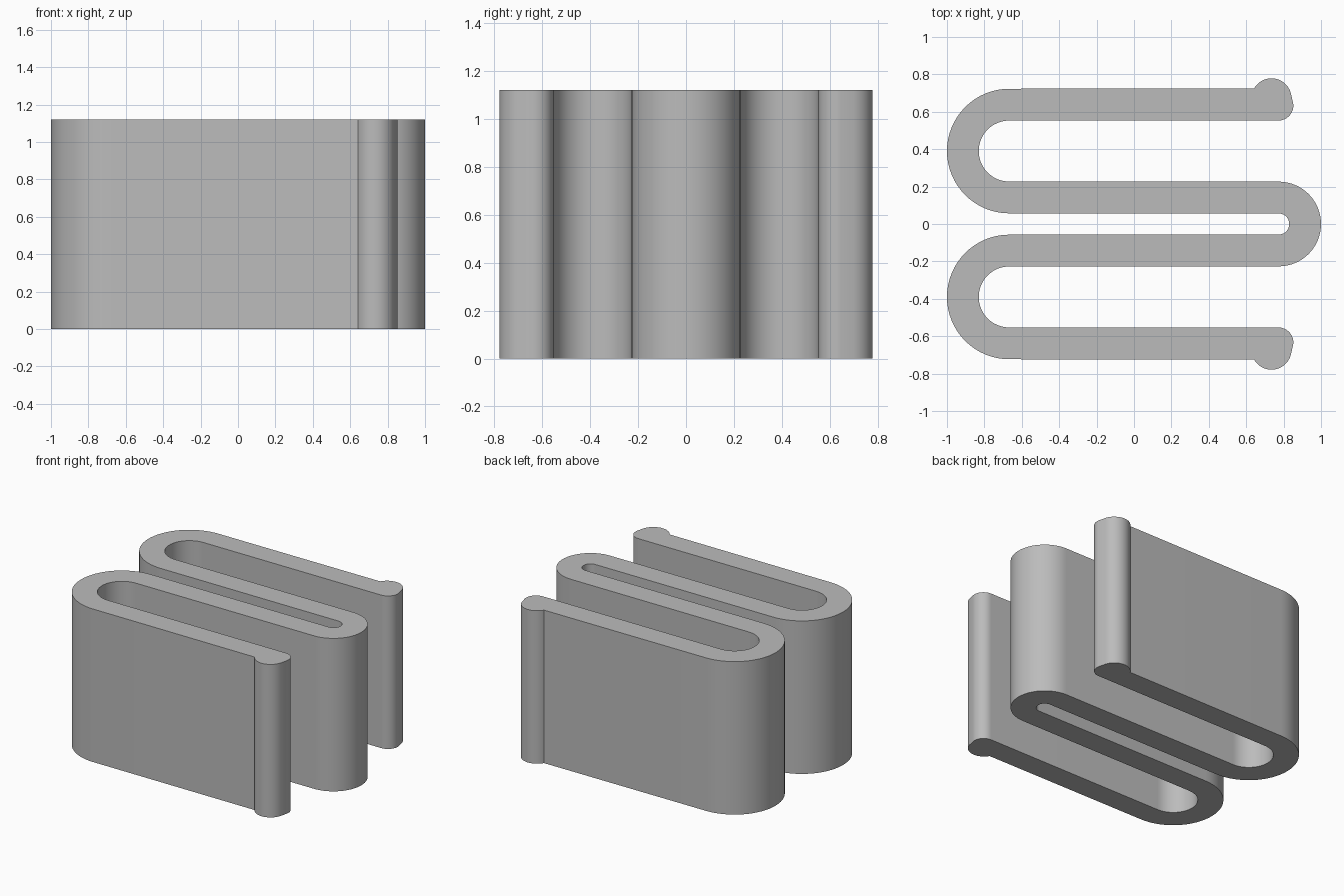
import bpy
import bmesh
from math import cos, sin, radians

cube = bpy.data.objects.get("Cube")
if cube:
    bpy.data.objects.remove(cube, do_unlink=True)

HEIGHT = 1.12
WALL = 0.17                      # strip thickness
SIDE_X, SIDE_Y, SIDE_R = -0.667, 0.39, 0.333    # wide bends
MID_X, MID_R = 0.7735, 0.2265                   # tight middle bend


def arc(cx, cy, r, start, end, steps):
    angles = [radians(start + (end - start) * i / steps) for i in range(steps + 1)]
    return [(cx + r * cos(a), cy + r * sin(a)) for a in angles]


# Outline of the back half, from the outside of the middle bend to its inside
half = (
    arc(MID_X, 0, MID_R, 0, 90, 16)
    + arc(SIDE_X, SIDE_Y, SIDE_R - WALL, 270, 90, 32)
    + arc(0.772, 0.633, 0.08, -90, 10, 12)      # rounded tip
    + arc(0.735, 0.672, 0.107, 15, 150, 20)     # bead on the outer face
    + arc(SIDE_X, SIDE_Y, SIDE_R, 90, 270, 32)
    + arc(MID_X, 0, MID_R - WALL, 90, 0, 16)
)
# Mirror to the front half, sharing the two points on the axis
outline = half + [(x, -y) for x, y in reversed(half[1:-1])]

# Extrude the outline into the folded strip
bm = bmesh.new()
base = bm.faces.new([bm.verts.new((x, y, 0)) for x, y in outline])
top = bmesh.ops.extrude_face_region(bm, geom=[base], use_keep_orig=True)
bmesh.ops.translate(bm, vec=(0, 0, HEIGHT),
                    verts=[v for v in top["geom"] if isinstance(v, bmesh.types.BMVert)])
bmesh.ops.recalc_face_normals(bm, faces=bm.faces[:])
mesh = bpy.data.meshes.new("folded_strip")
bm.to_mesh(mesh)
bm.free()

strip = bpy.data.objects.new("folded_strip", mesh)
bpy.context.collection.objects.link(strip)

# Plain grey
grey = bpy.data.materials.new("grey")
grey.use_nodes = True
color = (0.5, 0.5, 0.5, 1)
grey.diffuse_color = color
grey.node_tree.nodes["Principled BSDF"].inputs["Base Color"].default_value = color
mesh.materials.append(grey)

bpy.ops.object.select_all(action="DESELECT")
strip.select_set(True)
bpy.context.view_layer.objects.active = strip
bpy.ops.object.shade_smooth_by_angle(angle=radians(30))
